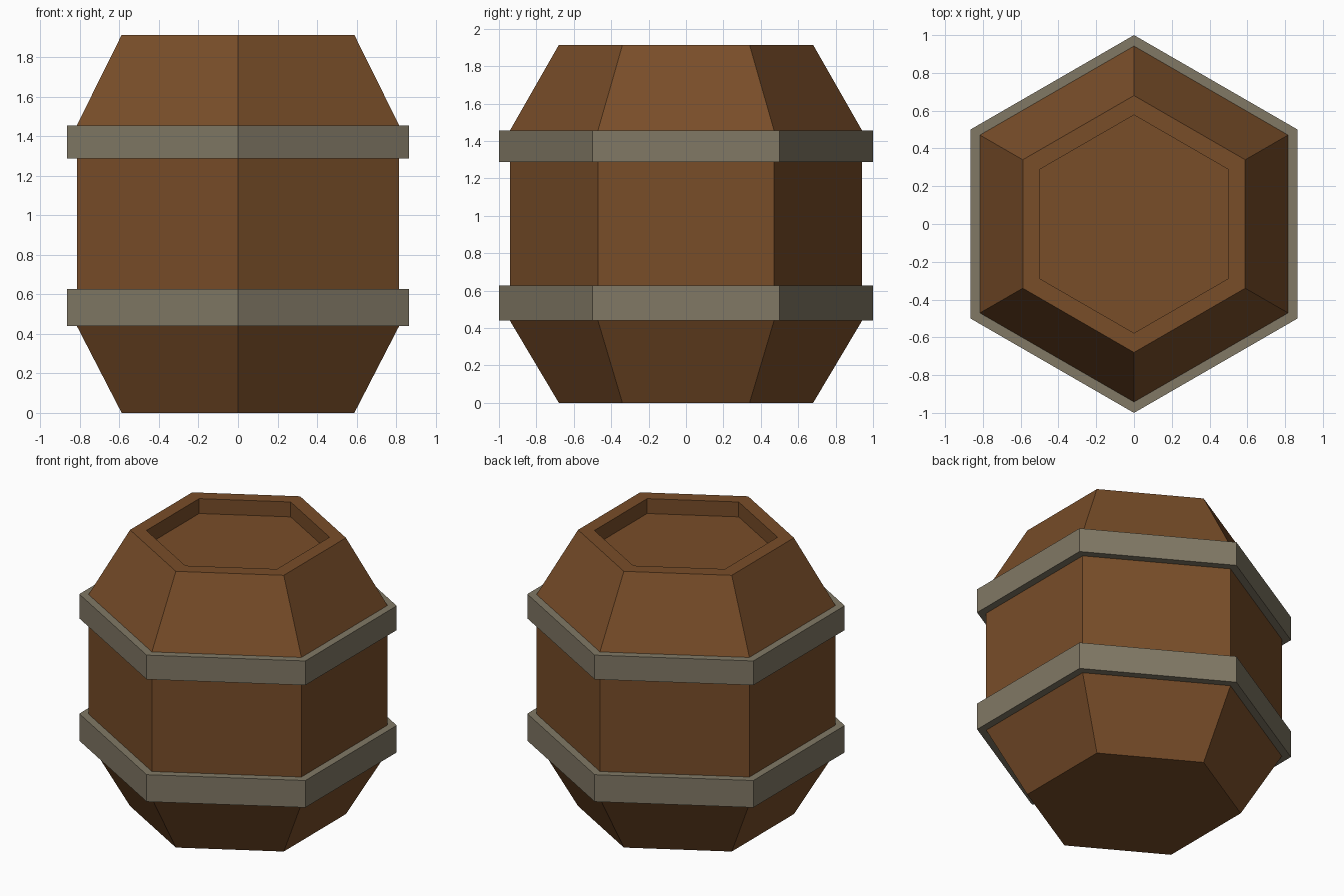
import bpy, bmesh, math

if "Cube" in bpy.data.objects:
    bpy.data.objects.remove(bpy.data.objects["Cube"])

SIDES = 6


def material(name, color):
    m = bpy.data.materials.new(name)
    m.diffuse_color = (*color, 1)
    m.use_nodes = True
    m.node_tree.nodes["Principled BSDF"].inputs["Base Color"].default_value = m.diffuse_color
    return m


def lathe(name, profile, mat, capped=False):
    """Sweep (radius, z) points round a hexagon with corners on the y axis."""
    bm = bmesh.new()
    rings = []
    for r, z in profile:
        ring = []
        for i in range(SIDES):
            a = math.pi / 2 + i * math.tau / SIDES
            ring.append(bm.verts.new((r * math.cos(a), r * math.sin(a), z)))
        rings.append(ring)
    pairs = list(zip(rings, rings[1:]))
    if not capped:
        pairs.append((rings[-1], rings[0]))
    for low, high in pairs:
        for i in range(SIDES):
            j = (i + 1) % SIDES
            bm.faces.new((low[i], low[j], high[j], high[i]))
    if capped:
        bm.faces.new(rings[0][::-1])
        bm.faces.new(rings[-1])
    bmesh.ops.recalc_face_normals(bm, faces=bm.faces[:])
    mesh = bpy.data.meshes.new(name)
    bm.to_mesh(mesh)
    bm.free()
    mesh.materials.append(mat)
    obj = bpy.data.objects.new(name, mesh)
    bpy.context.collection.objects.link(obj)
    return obj


wood = material("wood", (0.19, 0.075, 0.022))
iron = material("iron", (0.22, 0.19, 0.13))

# Wooden body: tapered ends, straight middle, recessed lid
lathe("barrel_body", [(0.68, 0), (0.942, 0.44), (0.942, 1.455), (0.68, 1.913),
                      (0.577, 1.913), (0.577, 1.81)], wood, capped=True)

# Metal hoops around the body
for name, z0, z1 in (("lower_hoop", 0.44, 0.627), ("upper_hoop", 1.287, 1.455)):
    lathe(name, [(0.935, z0), (1.0, z0), (1.0, z1), (0.935, z1)], iron)
